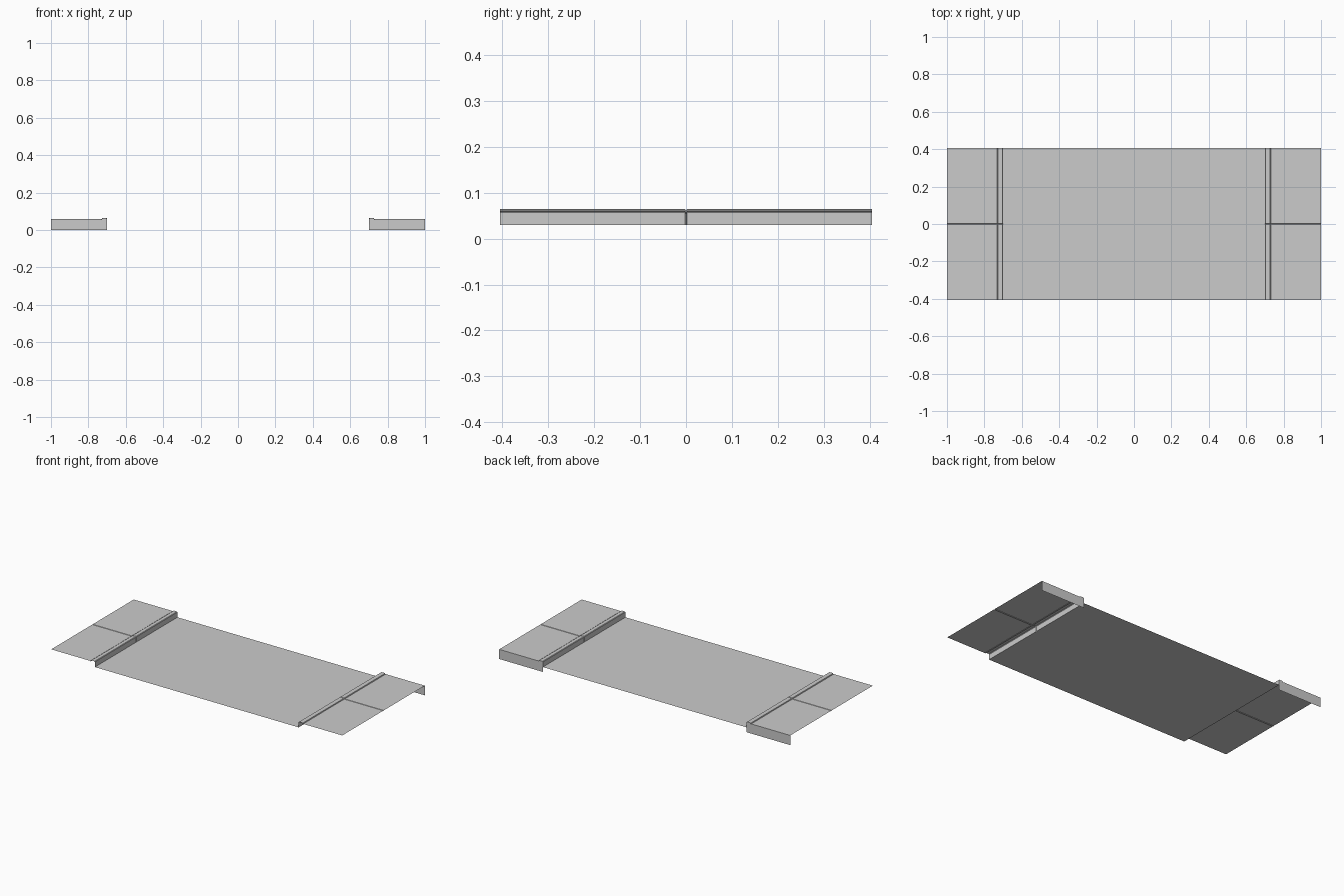
import bpy

if "Cube" in bpy.data.objects:
    bpy.data.objects.remove(bpy.data.objects["Cube"])

HALF = 0.405   # half length along y
GAP = 0.0025   # half width of the joint between slabs


def make_object(name, verts, faces):
    mesh = bpy.data.meshes.new(name)
    mesh.from_pydata(verts, [], faces)
    mesh.update()
    ob = bpy.data.objects.new(name, mesh)
    bpy.context.collection.objects.link(ob)
    return ob


def strip(name, side, profile, stations):
    """Loft an open x-z profile along y; each station is (y, x inset, z drop)."""
    n = len(profile)
    verts = [(side * (x + (dx if x < 0.72 else 0)), y, z - (dz if z > 0.035 else 0))
             for y, dx, dz in stations for x, z in profile]
    faces = []
    for s in range(len(stations) - 1):
        for i in range(n - 1):
            a = s * n + i
            f = (a, a + 1, a + n + 1, a + n)
            faces.append(f if side < 0 else f[::-1])
    return make_object(name, verts, faces)


# flat road surface between the curbs
make_object("road", [(-0.7, -HALF, 0.03), (0.7, -HALF, 0.03),
                     (0.7, HALF, 0.03), (-0.7, HALF, 0.03)], [(0, 1, 2, 3)])

# profiles run from the outer edge toward the road
paving = [(1.0, 0.06), (0.732, 0.06), (0.729, 0.057)]
curb = [(0.729, 0.057), (0.727, 0.063), (0.724, 0.065), (0.703, 0.065), (0.7, 0.062), (0.7, 0.03)]

# shallow joint across the middle
joint = [(-HALF, 0, 0), (-GAP, 0, 0), (0, 0.003, 0.004), (GAP, 0, 0), (HALF, 0, 0)]

for side, label in ((-1, "left"), (1, "right")):
    strip(label + "_paving", side, paving, joint)
    strip(label + "_curb", side, curb, joint)
    # closing plate on the back end, down to the ground
    outline = paving + curb[1:-1] + [(0.7, 0.0), (1.0, 0.0)]
    idx = tuple(range(len(outline)))
    make_object(label + "_end_plate", [(side * x, HALF, z) for x, z in outline],
                [idx if side < 0 else idx[::-1]])
